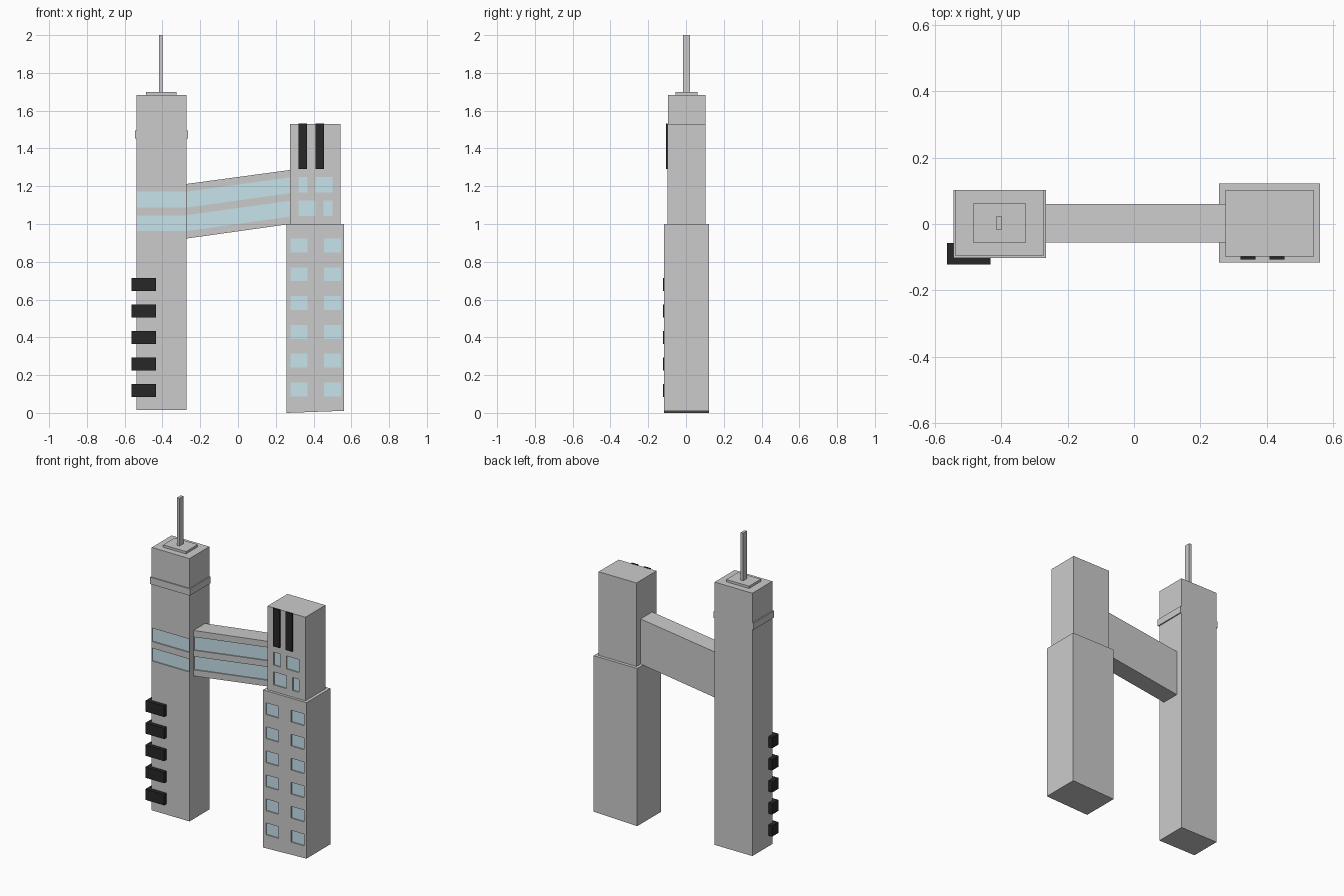
import bpy, bmesh

if "Cube" in bpy.data.objects:
    bpy.data.objects.remove(bpy.data.objects["Cube"])

DEPTH = 0.009  # window recess


def material(name, col):
    m = bpy.data.materials.new(name)
    m.diffuse_color = (*col, 1)
    m.use_nodes = True
    m.node_tree.nodes["Principled BSDF"].inputs["Base Color"].default_value = m.diffuse_color
    return m


glass = material("glass", (0.57, 0.77, 0.83))
black = material("black", (0.02, 0.02, 0.02))


def prisms(name, profiles, y0, y1, mat=None):
    """Extrude one or more xz outlines from y0 to y1 into one object."""
    bm = bmesh.new()
    for prof in profiles:
        face = bm.faces.new([bm.verts.new((x, y0, z)) for x, z in prof])
        ext = bmesh.ops.extrude_face_region(bm, geom=[face])["geom"]
        for v in ext:
            if isinstance(v, bmesh.types.BMVert):
                v.co.y = y1
    bmesh.ops.recalc_face_normals(bm, faces=bm.faces)
    me = bpy.data.meshes.new(name)
    bm.to_mesh(me)
    bm.free()
    ob = bpy.data.objects.new(name, me)
    bpy.context.collection.objects.link(ob)
    if mat:
        me.materials.append(mat)
    return ob


def rect(x0, x1, z0, z1):
    return [(x0, z0), (x1, z0), (x1, z1), (x0, z1)]


def glaze(wall, profiles, front):
    """Recess windows into the front of a wall and lay glass in them."""
    cutter = prisms("cutter", profiles, front - 0.05, front + DEPTH)
    cutter.hide_render = True
    mod = wall.modifiers.new("recess", "BOOLEAN")
    mod.operation = "DIFFERENCE"
    mod.solver = "EXACT"
    mod.object = cutter
    bpy.context.view_layer.objects.active = wall
    bpy.ops.object.modifier_apply(modifier=mod.name)
    bpy.data.objects.remove(cutter)
    prisms(wall.name + "_glass", profiles, front + DEPTH - 0.002, front + DEPTH, glass)


# left tower with two wraparound glass stripes
left = prisms("left_tower", [rect(-0.538, -0.273, 0.016, 1.683)], -0.096, 0.103)
glaze(left, [rect(-0.536, -0.275, 0.963, 1.045), rect(-0.536, -0.275, 1.087, 1.172)], -0.096)

# ledge around the front and sides of the left tower
prisms("ledge_front", [rect(-0.545, -0.266, 1.452, 1.495)], -0.103, -0.096)
prisms("ledge_sides", [rect(-0.545, -0.538, 1.452, 1.495),
                       rect(-0.273, -0.266, 1.452, 1.495)], -0.096, 0.102)

# roof plate and mast
prisms("roof_plate", [rect(-0.486, -0.326, 1.683, 1.698)], -0.056, 0.062)
prisms("mast", [rect(-0.417, -0.399, 1.698, 2.0)], -0.016, 0.022)

# corner balconies
prisms("balconies", [rect(-0.565, -0.433, z - 0.034, z + 0.034)
                     for z in (0.119, 0.259, 0.399, 0.539, 0.679)], -0.122, -0.057, black)

# sloping bridge between the towers
bridge = prisms("bridge", [[(-0.273, 0.923), (0.276, 1.0), (0.276, 1.286), (-0.273, 1.212)]],
                -0.056, 0.061)
glaze(bridge, [[(-0.271, z), (0.274, z + 0.076), (0.274, z + 0.16), (-0.271, z + 0.084)]
               for z in (0.963, 1.087)], -0.056)

# right tower, lower block with a grid of windows
lower = prisms("right_tower_lower", [[(0.257, 0.0), (0.562, 0.011), (0.562, 1.0), (0.257, 1.0)]],
               -0.116, 0.122)
glaze(lower, [rect(x, x + 0.09, z - 0.037, z + 0.037)
              for x in (0.277, 0.454)
              for z in (0.124 + 0.1525 * i for i in range(6))], -0.116)

# right tower, upper block with staggered windows
upper = prisms("right_tower_upper", [rect(0.276, 0.542, 1.0, 1.53)], -0.099, 0.102)
glaze(upper, [rect(0.32, 0.367, 1.167, 1.249), rect(0.409, 0.499, 1.167, 1.249),
              rect(0.32, 0.409, 1.042, 1.124), rect(0.453, 0.499, 1.042, 1.124)], -0.099)

# dark vertical fins at the top of the right tower
prisms("fins", [rect(x, x + 0.045, 1.29, 1.532) for x in (0.321, 0.409)],
       -0.107, -0.097, black)
